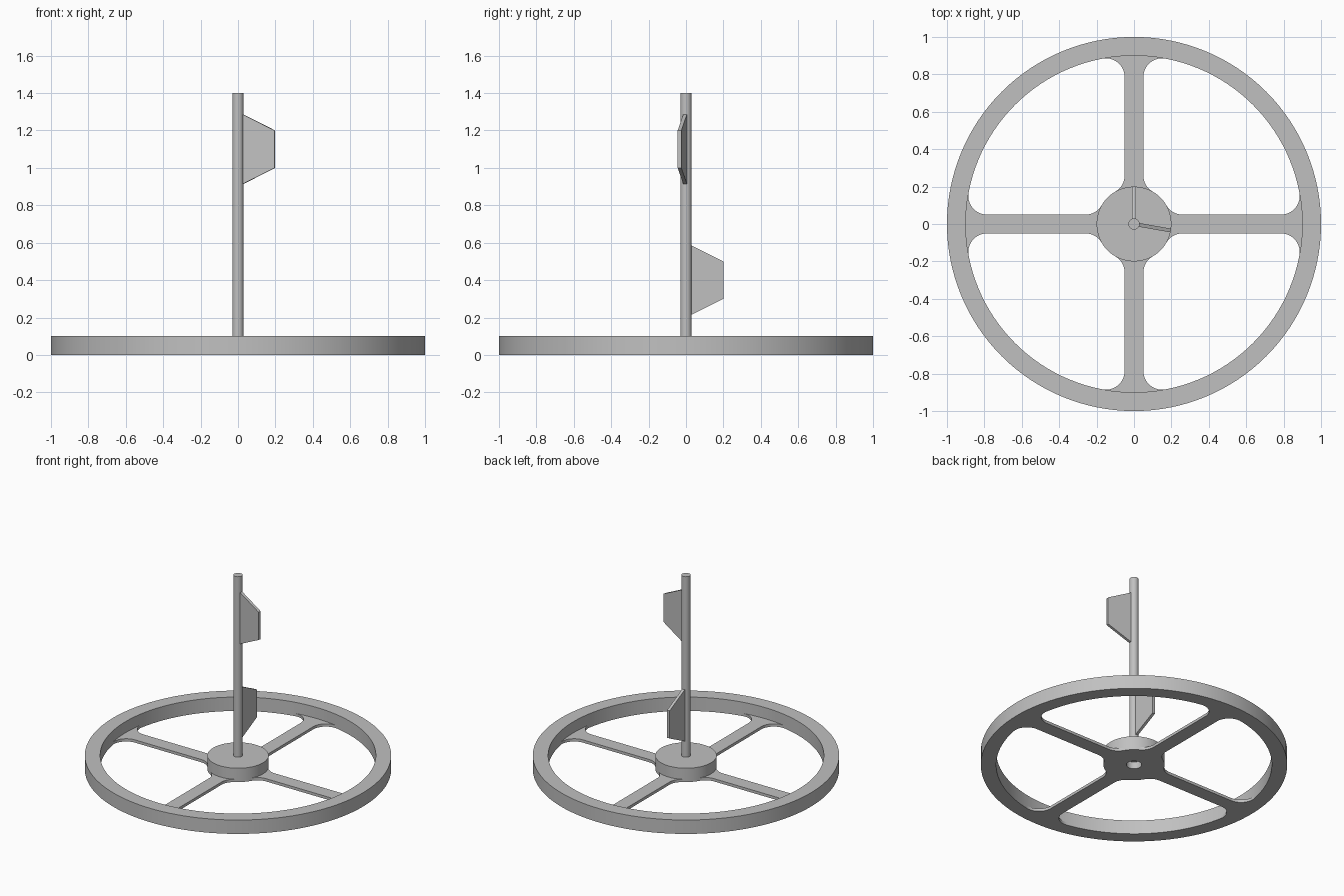
import bpy
import bmesh
from math import sin, cos, pi, sqrt, atan2, radians
from mathutils import Matrix

if "Cube" in bpy.data.objects:
    bpy.data.objects.remove(bpy.data.objects["Cube"], do_unlink=True)

GREY = (0.53, 0.53, 0.53, 1.0)
grey = bpy.data.materials.new("plain grey")
grey.use_nodes = True
grey.diffuse_color = GREY
bsdf = next(n for n in grey.node_tree.nodes if n.type == 'BSDF_PRINCIPLED')
bsdf.inputs["Base Color"].default_value = GREY

RIM_INNER, HUB_R, FILLET = 0.9, 0.2, 0.1
HEIGHT, SPOKE_T, SPOKE_HALF = 0.1, 0.02, 0.05


def finish(name, bm):
    bmesh.ops.recalc_face_normals(bm, faces=bm.faces)
    mesh = bpy.data.meshes.new(name)
    bm.to_mesh(mesh)
    bm.free()
    mesh.materials.append(grey)
    obj = bpy.data.objects.new(name, mesh)
    bpy.context.collection.objects.link(obj)
    bpy.ops.object.select_all(action='DESELECT')
    obj.select_set(True)
    bpy.context.view_layer.objects.active = obj
    bpy.ops.object.shade_smooth_by_angle(angle=radians(30))
    return obj


def lathe(name, profile, steps, closed=False):
    """Spin an (r, z) profile around the z axis."""
    bm = bmesh.new()
    verts = [bm.verts.new((r, 0, z)) for r, z in profile]
    pairs = list(zip(verts, verts[1:]))
    if closed:
        pairs.append((verts[-1], verts[0]))
    edges = [bm.edges.new(p) for p in pairs]
    bmesh.ops.spin(bm, geom=verts + edges, axis=(0, 0, 1), cent=(0, 0, 0),
                   angle=2 * pi, steps=steps)
    bmesh.ops.remove_doubles(bm, verts=bm.verts, dist=1e-5)
    return finish(name, bm)


def plate(name, outline, thickness, matrix):
    """Extrude a flat outline upward, then place it."""
    bm = bmesh.new()
    face = bm.faces.new([bm.verts.new((x, y, 0)) for x, y in outline])
    top = bmesh.ops.extrude_face_region(bm, geom=[face])["geom"]
    moved = [v for v in top if isinstance(v, bmesh.types.BMVert)]
    bmesh.ops.translate(bm, verts=moved, vec=(0, 0, thickness))
    bm.transform(matrix)
    return finish(name, bm)


def arc(cx, cy, r, start, end, n):
    return [(cx + r * cos(start + (end - start) * i / n),
             cy + r * sin(start + (end - start) * i / n)) for i in range(n + 1)]


# Wheel rim, hub with a blind bore underneath, and upright shaft
lathe("rim", [(RIM_INNER, 0), (1, 0), (1, HEIGHT), (RIM_INNER, HEIGHT)], 128, True)
lathe("hub", [(0, 0.05), (0.05, 0.05), (0.05, 0), (HUB_R, 0),
              (HUB_R, HEIGHT), (0, HEIGHT)], 64)
lathe("shaft", [(0, 0.09), (0.03, 0.09), (0.03, 1.4), (0, 1.4)], 32)

# Thin spokes, filleted into hub and rim
cy = SPOKE_HALF + FILLET
hub_x = sqrt((HUB_R + FILLET) ** 2 - cy ** 2)
rim_x = sqrt((RIM_INNER - FILLET) ** 2 - cy ** 2)
hub_a, rim_a = atan2(cy, hub_x), atan2(cy, rim_x)
upper = (arc(hub_x, cy, FILLET, pi + hub_a, 1.5 * pi, 10)
         + arc(rim_x, cy, FILLET, -pi / 2, rim_a, 16))
lower = [(x, -y) for x, y in reversed(upper)]
rim_end = arc(0, 0, RIM_INNER, rim_a, -rim_a, 8)[1:-1]
hub_end = arc(0, 0, HUB_R, -hub_a, hub_a, 10)[1:-1]
outline = upper + rim_end + lower + hub_end
for i, side in enumerate(("left", "back", "right", "front")):
    plate(side + "_spoke", outline, SPOKE_T, Matrix.Rotation(i * pi / 2, 4, 'Z'))

# Tapered fins standing on the shaft
fin = [(0, -0.2), (0.2, -0.1), (0.2, 0.1), (0, 0.2)]
for name, z, angle in (("upper_fin", 1.1, -10), ("lower_fin", 0.4, 90)):
    place = (Matrix.Translation((0, 0, z)) @ Matrix.Rotation(radians(angle), 4, 'Z')
             @ Matrix.Rotation(pi / 2, 4, 'X') @ Matrix.Translation((0, 0, -0.01)))
    plate(name, fin, 0.02, place)
